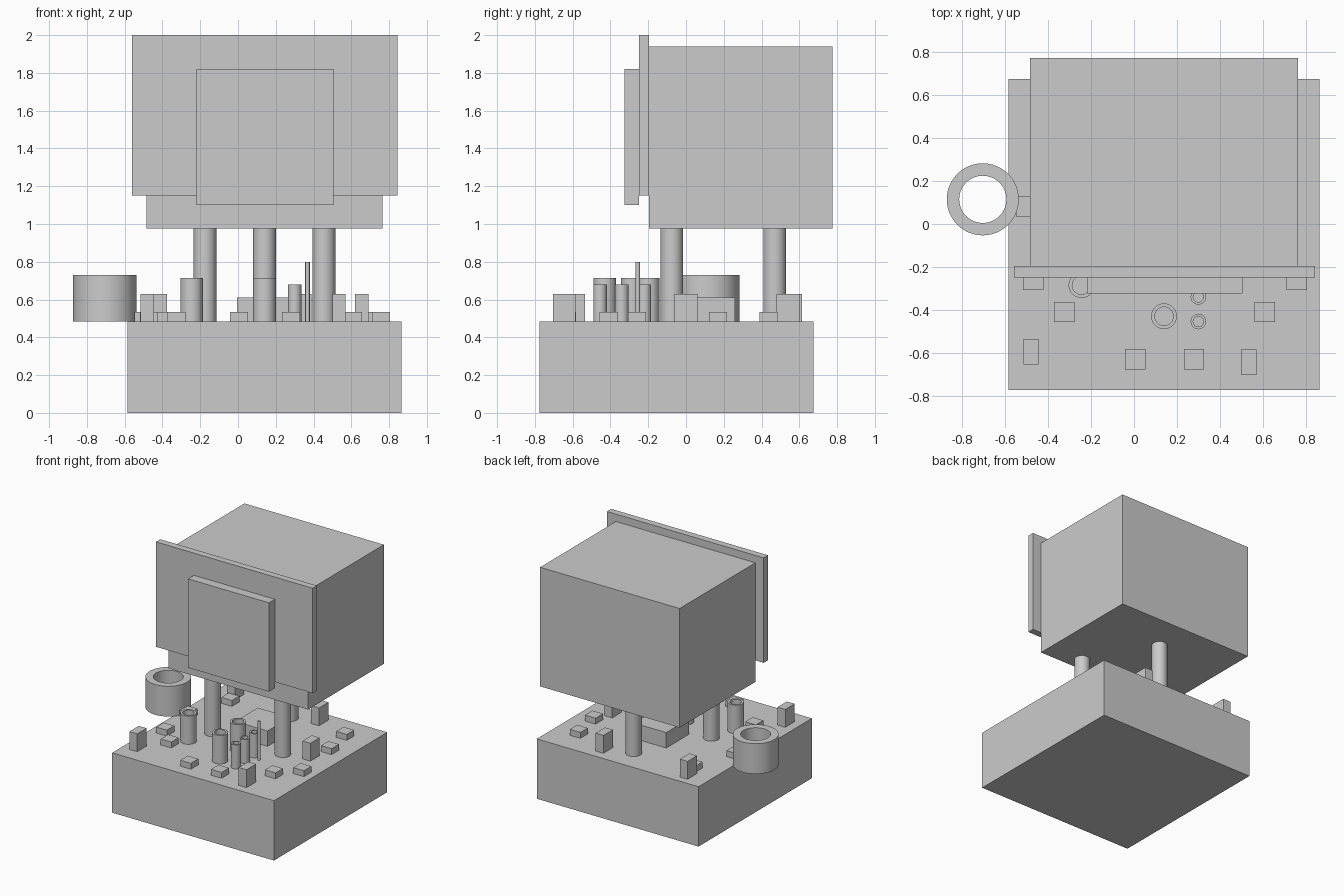
import bpy, bmesh
from math import cos, sin, tau

if "Cube" in bpy.data.objects:
    bpy.data.objects.remove(bpy.data.objects["Cube"])

DECK = 0.485  # top of the base


def finish(name, bm, smooth=False):
    bmesh.ops.recalc_face_normals(bm, faces=bm.faces)
    mesh = bpy.data.meshes.new(name)
    bm.to_mesh(mesh)
    bm.free()
    ob = bpy.data.objects.new(name, mesh)
    bpy.context.collection.objects.link(ob)
    if smooth:
        bpy.ops.object.select_all(action='DESELECT')
        ob.select_set(True)
        bpy.context.view_layer.objects.active = ob
        bpy.ops.object.shade_smooth_by_angle()
    return ob


def box(name, x, y, z):
    """Box from (min, max) ranges."""
    bm = bmesh.new()
    bmesh.ops.create_cube(bm, size=1)
    for v in bm.verts:
        v.co = [r[0] + (c + 0.5) * (r[1] - r[0]) for c, r in zip(v.co, (x, y, z))]
    return finish(name, bm)


def block(name, cx, cy, w, d, top):
    return box(name, (cx - w / 2, cx + w / 2), (cy - d / 2, cy + d / 2), (DECK, top))


def tube(name, cx, cy, r_out, top, r_in=0, n=32):
    """Upright cylinder on the deck, hollow when r_in is given."""
    bm = bmesh.new()

    def ring(r, z):
        return [bm.verts.new((cx + r * cos(tau * i / n), cy + r * sin(tau * i / n), z))
                for i in range(n)]

    loops = [ring(r_out, DECK), ring(r_out, top)]
    if r_in:
        loops += [ring(r_in, top), ring(r_in, DECK)]
        pairs = list(zip(loops, loops[1:] + loops[:1]))
    else:
        pairs = [(loops[0], loops[1])]
        bm.faces.new(loops[0])
        bm.faces.new(loops[1])
    for a, b in pairs:
        for i in range(n):
            j = (i + 1) % n
            bm.faces.new((a[i], a[j], b[j], b[i]))
    return finish(name, bm, True)


# Base and raised housing with front panels
box("base", (-0.585, 0.865), (-0.775, 0.675), (0, DECK))
box("housing", (-0.485, 0.765), (-0.195, 0.775), (0.975, 1.94))
box("front_plate", (-0.56, 0.845), (-0.25, -0.195), (1.15, 2.0))
box("front_screen", (-0.22, 0.505), (-0.325, -0.25), (1.10, 1.82))

# Three columns carrying the housing
for x, y in ((-0.175, -0.075), (0.455, -0.075), (0.14, 0.47)):
    tube("column", x, y, 0.06, 0.975)

# Overhanging ring at the side
tube("side_ring", -0.705, 0.115, 0.168, 0.73, 0.11, 48)

# Large and small open tubes, thin rod
for x, y in ((-0.245, -0.285), (0.14, -0.43), (0.14, -0.20)):
    tube("large_tube", x, y, 0.06, 0.715, 0.043)
for y in (-0.455, -0.34, -0.22):
    tube("small_tube", 0.30, y, 0.036, 0.68, 0.024, 24)
tube("thin_rod", 0.368, -0.255, 0.012, 0.80, n=16)

# Block under the housing
block("centre_block", 0.14, 0.115, 0.29, 0.29, 0.61)

# Tall and low blocks scattered round the deck
for x, y in ((-0.48, -0.595), (0.535, -0.645), (0.655, 0.0),
             (0.355, 0.54), (-0.41, 0.555)):
    block("tall_block", x, y, 0.07, 0.12, 0.63)
for x, y in ((-0.325, -0.41), (0.61, -0.41), (0.005, -0.63), (0.28, -0.63),
             (-0.47, -0.26), (0.758, -0.26), (0.705, 0.17), (0.655, 0.437),
             (-0.375, 0.437), (-0.50, 0.08)):
    block("low_block", x, y, 0.095, 0.095, 0.533)
